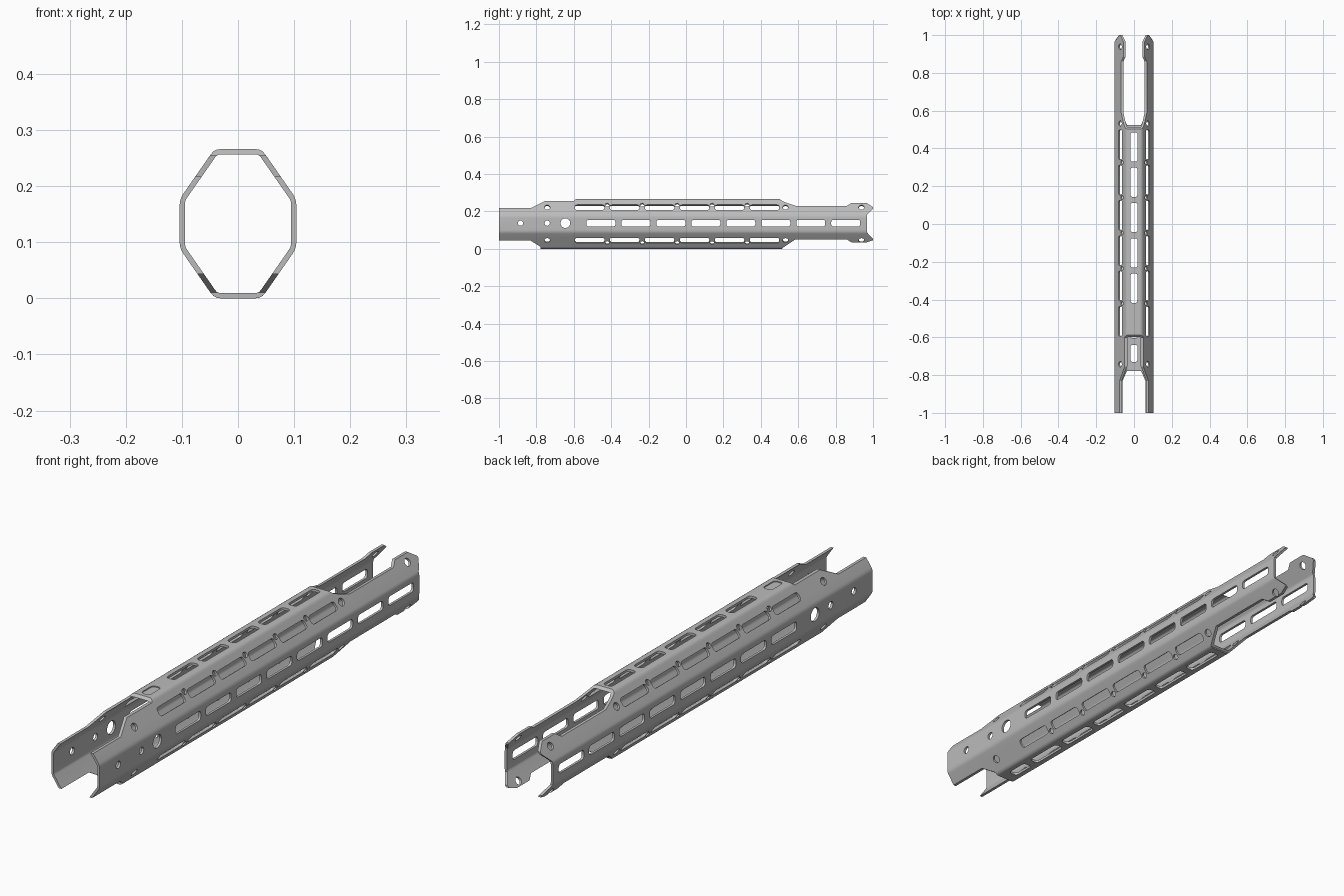
import bpy, bmesh, math
from mathutils import Vector

cube = bpy.data.objects.get("Cube")
if cube:
    bpy.data.objects.remove(cube, do_unlink=True)

HEIGHT, WALL, PITCH = 0.266, 0.0095, 0.187
MID = HEIGHT / 2
CORNERS = [(0.042, MID), (0.104, 0.044)]

metal = bpy.data.materials.new("Satin light grey metal")
metal.use_nodes = True
grey = (0.5, 0.5, 0.5, 1)
metal.diffuse_color = grey
metal.node_tree.nodes["Principled BSDF"].inputs["Base Color"].default_value = grey


def make_object(name, bm):
    bmesh.ops.recalc_face_normals(bm, faces=bm.faces)
    mesh = bpy.data.meshes.new(name)
    bm.to_mesh(mesh)
    bm.free()
    obj = bpy.data.objects.new(name, mesh)
    bpy.context.collection.objects.link(obj)
    mesh.materials.append(metal)
    return obj


def prism(bm, points, depth):
    """Closed solid from a flat outline pushed along depth."""
    face = bm.faces.new([bm.verts.new(p) for p in points])
    new = bmesh.ops.extrude_face_region(bm, geom=[face])["geom"]
    bmesh.ops.translate(bm, vec=depth,
                        verts=[v for v in new if isinstance(v, bmesh.types.BMVert)])


def octagon(inset, fillet):
    """Stretched octagon ring with rounded corners, in x and z."""
    quarter = [Vector(c) for c in CORNERS]
    quad = quarter + [Vector((c.x, -c.y)) for c in reversed(quarter)]
    pts = quad + [Vector((-c.x, c.y)) for c in reversed(quad)]
    count = len(pts)
    sharp = []
    for i, p in enumerate(pts):
        a = (p - pts[i - 1]).normalized()
        b = (pts[(i + 1) % count] - p).normalized()
        na, nb = Vector((a.y, -a.x)), Vector((b.y, -b.x))
        sharp.append(p + (na + nb) * inset / (1 + na.dot(nb)))
    ring = []
    for i, p in enumerate(sharp):
        a = p + (sharp[i - 1] - p).normalized() * fillet
        b = p + (sharp[(i + 1) % count] - p).normalized() * fillet
        for s in range(4):
            t = s / 3
            ring.append(a * (1 - t) ** 2 + p * 2 * t * (1 - t) + b * t ** 2)
    return ring


# Hollow body
bm = bmesh.new()
loops = []
for inset, fillet in ((0, 0.011), (WALL, 0.006)):
    for y in (-1, 1):
        loops.append([bm.verts.new((p.x, y, p.y + MID)) for p in octagon(inset, fillet)])
out_f, out_b, in_f, in_b = loops
n = len(out_f)
for one, two in ((out_f, out_b), (in_f, in_b), (out_f, in_f), (out_b, in_b)):
    for i in range(n):
        j = (i + 1) % n
        bm.faces.new((one[i], one[j], two[j], two[i]))
body = make_object("octagonal_handguard", bm)


def cut(name, bm):
    cutter = make_object(name, bm)
    cutter.hide_render = True
    mod = body.modifiers.new(name, "BOOLEAN")
    mod.operation, mod.solver, mod.object = "DIFFERENCE", "EXACT", cutter
    bpy.context.view_layer.objects.active = body
    bpy.ops.object.modifier_apply(modifier=name)
    bpy.data.objects.remove(cutter, do_unlink=True)


# End openings and rear notch, as side outlines (y, z)
outlines = [
    [(-1.1, 0.217), (-0.83, 0.217), (-0.755, 0.2555), (-0.6, 0.2555),
     (-0.588, 0.266), (-0.588, 0.3), (-1.1, 0.3)],
    [(-1.1, 0.043), (-0.83, 0.043), (-0.777, 0.01), (-0.775, -0.05), (-1.1, -0.05)],
    [(0.5, 0.3), (0.502, 0.266), (0.515, 0.255), (0.545, 0.243), (0.59, 0.229),
     (0.86, 0.229), (0.885, 0.246), (0.965, 0.246), (1.0, 0.222), (1.1, 0.2), (1.1, 0.3)],
    [(0.5, -0.05), (0.515, 0.004), (0.585, 0.05), (0.86, 0.05), (0.885, 0.034),
     (0.965, 0.034), (1.0, 0.046), (1.1, 0.06), (1.1, -0.05)],
    [(1.1, 0.214), (1.0, 0.214), (0.967, 0.18), (0.967, 0.088), (1.0, 0.054), (1.1, 0.054)],
]
bm = bmesh.new()
for outline in outlines:
    prism(bm, [(-0.2, y, z) for y, z in outline], Vector((0.4, 0, 0)))
cut("end_openings", bm)


# Slots and holes through each panel
def opening(bm, origin, normal, y, length, width, radius, shift=0, depth=0.02):
    """Rounded rectangle cut into one panel; a circle when radius is half its size."""
    normal = Vector(normal).normalized()
    across = Vector((0, 1, 0)).cross(normal)
    if across.z * (1 if origin[2] > MID else -1) < 0:
        across = -across
    centre = Vector(origin) + Vector((0, y, 0)) + across * shift
    pts = []
    for k in range(4):
        sx, sy = ((1, 1), (-1, 1), (-1, -1), (1, -1))[k]
        for s in range(5):
            ang = math.pi / 2 * (k + s / 4)
            u = sx * (length / 2 - radius) + radius * math.cos(ang)
            v = sy * (width / 2 - radius) + radius * math.sin(ang)
            pts.append(centre + Vector((0, u, 0)) + across * v - normal * depth)
    prism(bm, pts, normal * (depth + 0.02))


def hole(bm, origin, normal, y, radius, shift=0):
    opening(bm, origin, normal, y, radius * 2, radius * 2, radius * 0.999, shift)


bm = bmesh.new()
(top_x, top_z), (side_x, side_z) = CORNERS
for sx in (-1, 1):
    # Vertical side panels
    side = ((sx * side_x, 0, MID + 0.004), (sx, 0, 0))
    for i in range(8):
        opening(bm, *side, -0.455 + PITCH * i, 0.155, 0.036, 0.012)
    hole(bm, *side, -0.645, 0.026)
    for y in (-0.885, -0.742):
        hole(bm, *side, y, 0.014)
    # Slanted panels above and below
    for sz in (-1, 1):
        slant = ((sx * (top_x + side_x) / 2, 0, MID + sz * (top_z + side_z) / 2),
                 (sx * (top_z - side_z), 0, sz * (side_x - top_x)))
        for i in range(6):
            opening(bm, *slant, -0.515 + PITCH * i, 0.157, 0.034, 0.011)
        for i in range(5):
            hole(bm, *slant, -0.4215 + PITCH * i, 0.011, 0.016)
        for y in (-0.742, 0.532, 0.938):
            hole(bm, *slant, y, 0.015)

# Top and bottom panels, with a shallow pocket at the front of the top
top = ((0, 0, HEIGHT), (0, 0, 1))
bottom = ((0, 0, 0), (0, 0, -1))
for panel, count in ((top, 5), (bottom, 6)):
    for i in range(count):
        opening(bm, *panel, 0.408 - PITCH * i, 0.155, 0.037, 0.012)
opening(bm, *bottom, -0.685, 0.09, 0.037, 0.012)
opening(bm, *top, -0.535, 0.075, 0.037, 0.012, depth=0.004)
cut("panel_openings", bm)

# Clean shading with crisp edges
bpy.ops.object.select_all(action="DESELECT")
body.select_set(True)
bpy.context.view_layer.objects.active = body
bpy.ops.object.shade_smooth_by_angle(angle=math.radians(25))
